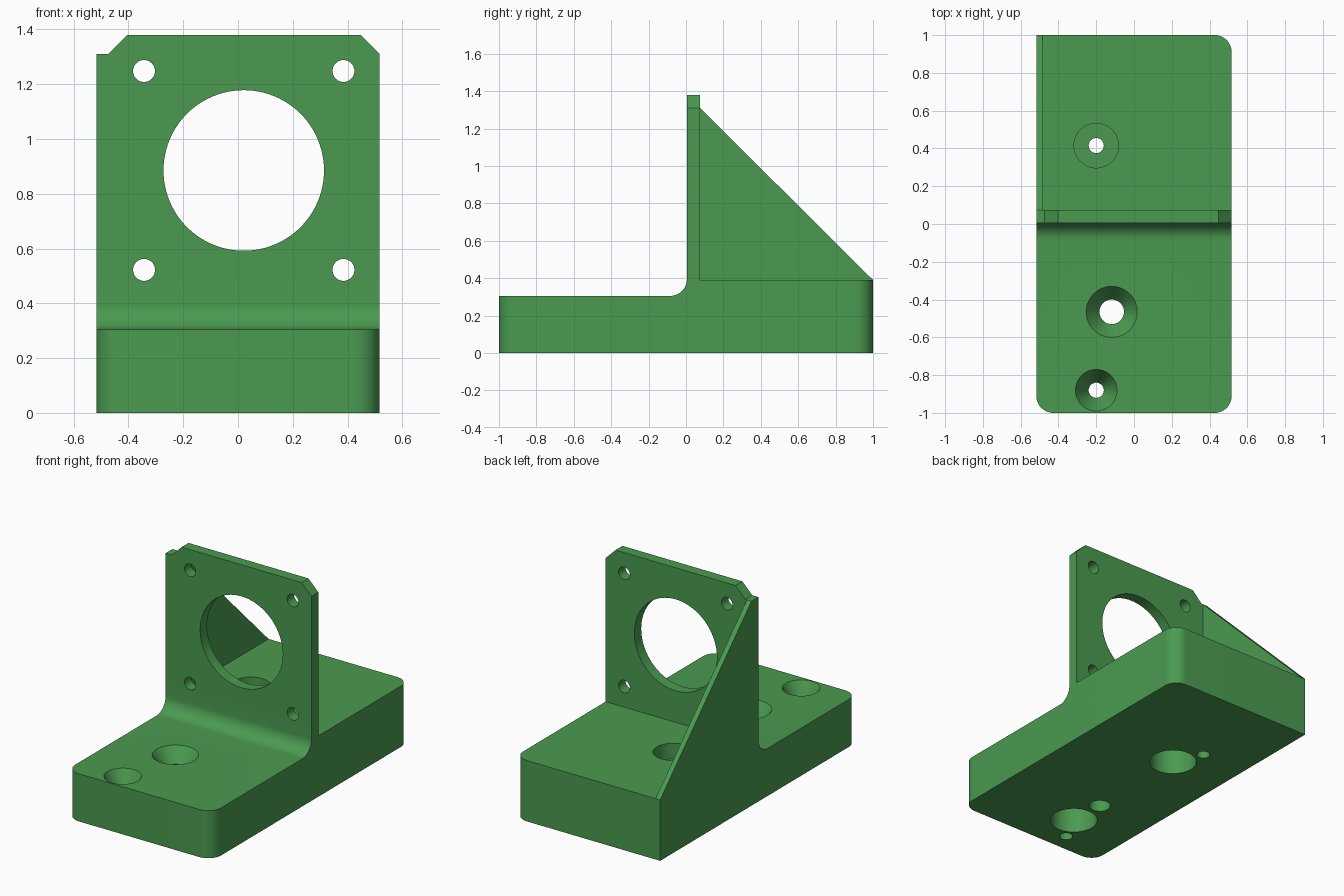
import bpy, bmesh, math

if "Cube" in bpy.data.objects:
    bpy.data.objects.remove(bpy.data.objects["Cube"])

X0, X1 = -0.517, 0.517          # left and right sides
PLATE_F, PLATE_B = 0.005, 0.075  # plate front and back
FRONT_Z, BACK_Z, SHOULDER_Z = 0.305, 0.39, 1.31
R = 0.09                         # corner and fillet radius

green = bpy.data.materials.new("green plastic")
green.diffuse_color = (0.069, 0.323, 0.080, 1)
green.use_nodes = True
green.node_tree.nodes["Principled BSDF"].inputs["Base Color"].default_value = green.diffuse_color


def add_object(name, bm):
    bmesh.ops.recalc_face_normals(bm, faces=bm.faces)
    mesh = bpy.data.meshes.new(name)
    bm.to_mesh(mesh)
    bm.free()
    mesh.materials.append(green)
    ob = bpy.data.objects.new(name, mesh)
    bpy.context.collection.objects.link(ob)
    return ob


def extrude(points, offset):
    """Closed outline of 3D points swept along an offset."""
    bm = bmesh.new()
    face = bm.faces.new([bm.verts.new(p) for p in points])
    new = bmesh.ops.extrude_face_region(bm, geom=[face])["geom"]
    bmesh.ops.translate(bm, vec=offset, verts=[v for v in new if isinstance(v, bmesh.types.BMVert)])
    return bm


def lathe_cutter(name, centre, axis, rings, seg=64):
    """Stack of (distance along axis, radius) rings closed with caps."""
    bm = bmesh.new()
    loops = []
    for d, r in rings:
        loop = []
        for i in range(seg):
            a = 2 * math.pi * i / seg
            u, v = centre[0] + r * math.cos(a), centre[1] + r * math.sin(a)
            loop.append(bm.verts.new((u, v, d) if axis == "z" else (u, d, v)))
        loops.append(loop)
    for a, b in zip(loops, loops[1:]):
        for i in range(seg):
            j = (i + 1) % seg
            bm.faces.new((a[i], a[j], b[j], b[i]))
    bm.faces.new(loops[0])
    bm.faces.new(loops[-1])
    return add_object(name, bm)


def boolean(target, tool, operation):
    mod = target.modifiers.new(operation, "BOOLEAN")
    mod.operation, mod.solver, mod.object = operation, "EXACT", tool
    bpy.context.view_layer.objects.active = target
    bpy.ops.object.modifier_apply(modifier=mod.name)
    bpy.data.objects.remove(tool)


# Stepped base with a fillet running up into the plate
side = [(-1, 0), (1, 0), (1, BACK_Z), (PLATE_B, BACK_Z), (PLATE_B, BACK_Z + 0.1), (PLATE_F, BACK_Z + 0.1)]
for i in range(13):
    a = math.pi / 2 * i / 12
    side.append((PLATE_F - R + R * math.cos(a), FRONT_Z + R - R * math.sin(a)))
side.append((-1, FRONT_Z))
bm = extrude([(X0, y, z) for y, z in side], (X1 - X0, 0, 0))
corners = []
for e in bm.edges:
    a, b = e.verts
    upright = (a.co - b.co).xy.length < 1e-5
    if upright and abs(a.co.y) > 0.99 and not (a.co.x < 0 and a.co.y > 0):
        corners.append(e)
bmesh.ops.bevel(bm, geom=corners, offset=R, segments=12, profile=0.5, affect="EDGES")
bracket = add_object("motor_bracket", bm)

# Upright plate with chamfered top corners
outline = [(X0, BACK_Z + 0.1), (X1, BACK_Z + 0.1), (X1, SHOULDER_Z), (0.447, 1.38),
           (-0.403, 1.38), (-0.473, SHOULDER_Z), (X0, SHOULDER_Z)]
plate = add_object("upright_plate", extrude([(x, PLATE_F, z) for x, z in outline],
                                            (0, PLATE_B - PLATE_F, 0)))
boolean(bracket, plate, "UNION")

# Triangular side gusset
tri = [(PLATE_B, BACK_Z), (1, BACK_Z), (PLATE_B, SHOULDER_Z)]
gusset = add_object("side_gusset", extrude([(X0, y, z) for y, z in tri], (0.033, 0, 0)))
boolean(bracket, gusset, "UNION")

# Plate openings: large bore and four screw holes
holes = [(0.021, 0.885, 0.293)]
holes += [(x, z, 0.04) for x in (-0.343, 0.385) for z in (0.522, 1.248)]
for x, z, r in holes:
    cutter = lathe_cutter("plate_hole", (x, z), "y", [(-0.1, r), (0.2, r)], 96 if r > 0.1 else 48)
    boolean(bracket, cutter, "DIFFERENCE")

# Base openings: two countersinks, one counterbore, two blind pockets from below
base_holes = [
    ((-0.118, -0.465), [(-0.1, 0.065), (0.215, 0.065), (FRONT_Z, 0.135), (0.35, 0.135)]),
    ((-0.2, -0.88), [(-0.1, 0.04), (0.185, 0.04), (FRONT_Z, 0.11), (0.35, 0.11)]),
    ((-0.2, 0.415), [(-0.1, 0.04), (0.29, 0.04), (0.29, 0.118), (0.5, 0.118)]),
    ((-0.11, -0.70), [(-0.1, 0.142), (0.22, 0.142)]),
    ((-0.115, 0.23), [(-0.1, 0.142), (0.24, 0.142)]),
]
for centre, rings in base_holes:
    boolean(bracket, lathe_cutter("base_hole", centre, "z", rings), "DIFFERENCE")

# Smooth curved walls, sharp edges kept
bpy.ops.object.select_all(action="DESELECT")
bracket.select_set(True)
bpy.context.view_layer.objects.active = bracket
bpy.ops.object.shade_smooth_by_angle(angle=math.radians(30))
